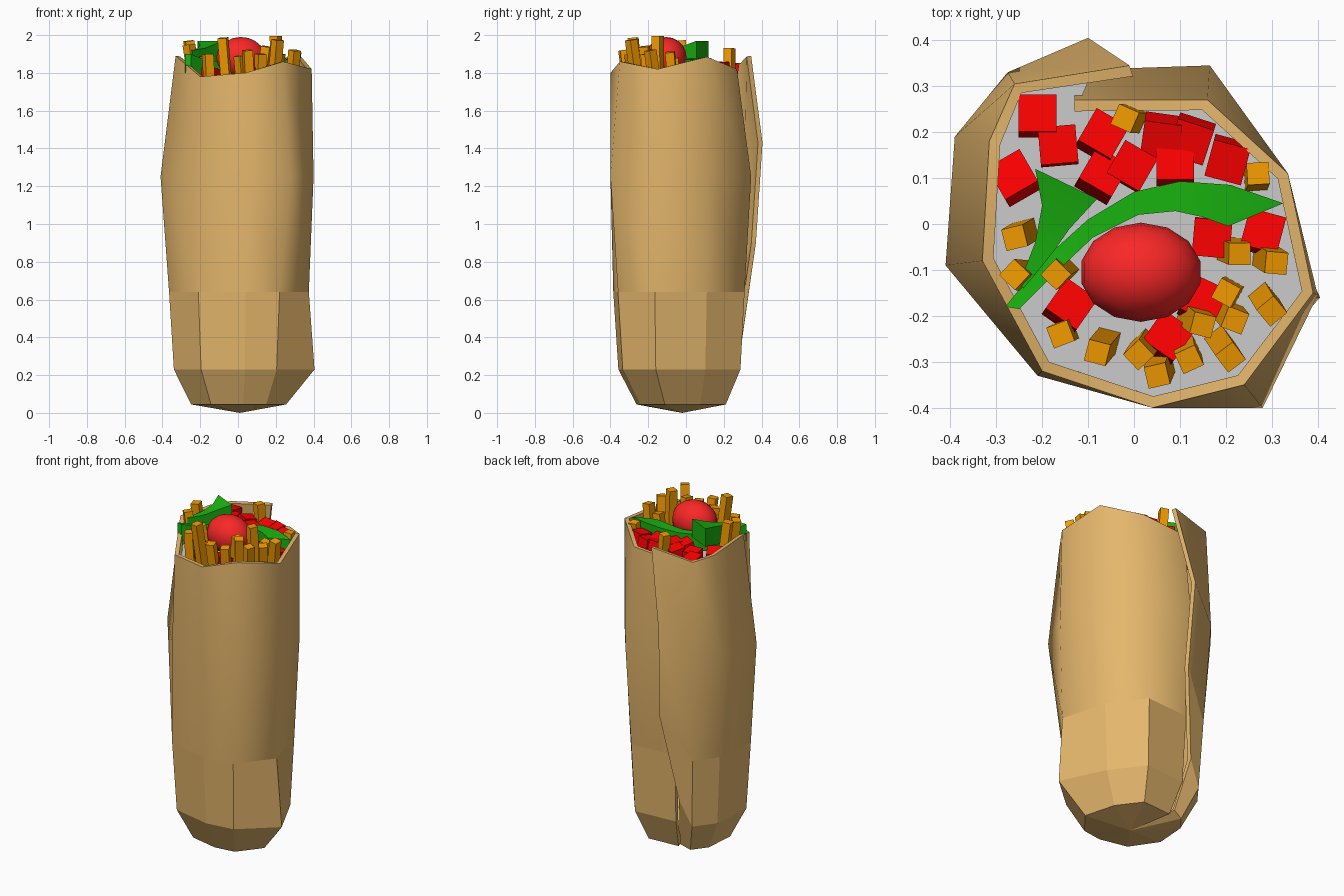
import bpy, bmesh, math, random
from mathutils import Vector, Matrix

if "Cube" in bpy.data.objects:
    bpy.data.objects.remove(bpy.data.objects["Cube"])

random.seed(4)

def material(name, rgb):
    m = bpy.data.materials.new(name)
    m.diffuse_color = (*rgb, 1)
    m.use_nodes = True
    m.node_tree.nodes["Principled BSDF"].inputs["Base Color"].default_value = m.diffuse_color
    return m

WRAP = material("wrap_tan", (0.78, 0.47, 0.15))
FRY = material("fry_gold", (0.9, 0.33, 0.0))
RED = material("diced_red", (1.0, 0.0, 0.0))
TOMATO = material("tomato_red", (0.95, 0.02, 0.02))
GREEN = material("leaf_green", (0.01, 0.45, 0.005))

def finish(bm, name, mat=None):
    me = bpy.data.meshes.new(name)
    bm.to_mesh(me)
    bm.free()
    ob = bpy.data.objects.new(name, me)
    bpy.context.collection.objects.link(ob)
    if mat:
        me.materials.append(mat)
    return ob

# Rolled wrap: an open spiral, clockwise from the inner seam to the free flap
base = [(-.13, .29), (.15, .31), (.30, .11), (.375, -.165), (.22, -.36), (.04, -.385),
        (-.21, -.33), (-.365, -.10), (-.345, .17), (-.25, .295), (-.08, .37)]
belly = [(-.13, .335), (.165, .345), (.335, .11), (.40, -.155), (.28, -.40), (.04, -.40),
         (-.21, -.33), (-.41, -.09), (-.39, .19), (-.275, .33), (-.10, .405)]
rim = [(-.13, .27, 1.80), (.16, .27, 1.82), (.335, .11, 1.885), (.39, -.15, 1.82),
       (.24, -.35, 1.86), (.04, -.40, 1.80), (-.20, -.32, 1.78), (-.33, -.08, 1.89),
       (-.315, .18, 1.86), (-.26, .305, 1.85), (-.01, .345, 1.89)]
N = len(rim)
rings = [[Vector((x * s, y * s, z)) for x, y in pts] for pts, s, z in
         ((base, .68, .045), (base, .93, .23), (base, 1, .64), (belly, 1, 1.25))]
rings.append([Vector(p) for p in rim])
rings[1][3] = Vector((.405, -.16, .23))
for k, p in enumerate([(-.11, .215, .07), (-.16, .295, .38), (-.08, .37, .90), (-.10, .405, 1.43)]):
    rings[k][N - 1] = Vector(p)

bm = bmesh.new()
grid = [[bm.verts.new(p) for p in r] for r in rings]
for k in range(4):
    for i in range(N - 1):
        f = bm.faces.new((grid[k][i], grid[k + 1][i], grid[k + 1][i + 1], grid[k][i + 1]))
        f.smooth = k >= 2
tip = bm.verts.new((.01, -.02, 0))
for i in range(N - 1):
    bm.faces.new((tip, grid[0][i], grid[0][i + 1]))
wrap = finish(bm, "wrap", WRAP)
sol = wrap.modifiers.new("thickness", 'SOLIDIFY')
sol.thickness = .025
sol.offset = -1
split = wrap.modifiers.new("sharp_rim", 'EDGE_SPLIT')
split.split_angle = math.radians(70)

# Grey bed the filling sits on, reaching under the flap at the seam
bm = bmesh.new()
c = Vector((.01, -.04, 0))
bed = [c + (Vector((x, y, 0)) - c) * .95 + Vector((0, 0, 1.72)) for x, y, z in rim[:-1]]
bed.append(Vector((-.10, .31, 1.72)))
bm.faces.new([bm.verts.new(p) for p in reversed(bed)])
finish(bm, "filling_bed")

# Tomato
bm = bmesh.new()
bmesh.ops.create_uvsphere(bm, u_segments=14, v_segments=10, radius=1,
                          matrix=Matrix.Translation((.015, -.105, 1.88)) @ Matrix.Diagonal((.133, .108, .11, 1)))
for f in bm.faces:
    f.smooth = True
finish(bm, "tomato", TOMATO)

# Diced tomato cubes: x, y and turn in degrees
cubes = [(-.21, .235, 0), (-.26, .10, 30), (-.165, .17, 5), (-.07, .19, -30), (-.07, .105, -30),
         (-.005, .125, -30), (.06, .19, -8), (.125, .185, -18), (.205, .14, -15), (.09, .13, 0),
         (.17, -.03, -5), (.28, -.02, -15), (-.14, -.18, -35), (.07, -.25, -35), (.15, -.17, -25)]
for n, (x, y, turn) in enumerate(cubes):
    bm = bmesh.new()
    rot = Matrix.Rotation(math.radians(turn), 4, 'Z') @ Matrix.Rotation(random.uniform(-.3, .3), 4, 'X')
    z = 1.81 if y > .05 else 1.78
    bmesh.ops.create_cube(bm, size=.082, matrix=Matrix.Translation((x, y, z)) @ rot)
    finish(bm, f"diced_tomato_{n + 1}", RED)

# Fries: leaning square sticks, given by the centre of the top
fries = [(-.02, .23, 1.93), (.27, .11, 1.88), (-.26, -.03, 1.97), (-.26, -.11, 1.95), (-.17, -.11, 1.89),
         (-.16, -.24, 1.90), (-.08, -.28, 1.985), (.01, -.285, 1.89), (.05, -.33, 1.92), (.12, -.295, 1.90),
         (.21, -.29, 1.975), (.15, -.22, 1.94), (.22, -.21, 1.90), (.20, -.15, 1.995), (.23, -.065, 1.88),
         (.31, -.085, 1.91), (.30, -.19, 1.92)]
for n, (x, y, z) in enumerate(fries):
    bm = bmesh.new()
    top = Vector((x, y, z))
    foot = Vector((x * .9 + random.uniform(-.03, .03), y * .9 + random.uniform(-.02, .03), 1.62))
    axis = top - foot
    rot = axis.to_track_quat('Z', 'Y').to_matrix().to_4x4()
    bmesh.ops.create_cube(bm, size=1, matrix=Matrix.Translation((top + foot) / 2) @ rot
                          @ Matrix.Rotation(random.uniform(0, 1.5), 4, 'Z')
                          @ Matrix.Diagonal((.048, .048, axis.length, 1)))
    finish(bm, f"fry_{n + 1}", FRY)

# Lettuce: curved slabs from two matching edges and the top heights
def leaf(name, outer, inner, tops, depth):
    bm = bmesh.new()
    rows = [[bm.verts.new(p) for p in ((*o, t), (*i, t), (*i, t - depth), (*o, t - depth))]
            for o, i, t in zip(outer, inner, tops)]
    for a, b in zip(rows, rows[1:]):
        for j in range(4):
            f = bm.faces.new((a[j], a[(j + 1) % 4], b[(j + 1) % 4], b[j]))
            f.smooth = True
    bm.faces.new(rows[0])
    bm.faces.new(rows[-1])
    bmesh.ops.recalc_face_normals(bm, faces=bm.faces)
    ob = finish(bm, name, GREEN)
    ob.modifiers.new("sharp_edges", 'EDGE_SPLIT').split_angle = math.radians(40)

leaf("lettuce_long",
     [(.325, .045), (.21, .085), (.10, .093), (0, .07), (-.10, .01), (-.20, -.08), (-.28, -.18)],
     [(.205, -.005), (.15, .015), (.09, .028), (.01, .02), (-.09, -.03), (-.175, -.11), (-.25, -.185)],
     [1.87, 1.88, 1.88, 1.87, 1.86, 1.87, 1.90], .10)
leaf("lettuce_short",
     [(-.215, .12), (-.20, .04), (-.215, -.04), (-.25, -.13)],
     [(-.08, .055), (-.14, -.01), (-.175, -.06), (-.24, -.14)],
     [1.97, 1.945, 1.93, 1.92], .11)
